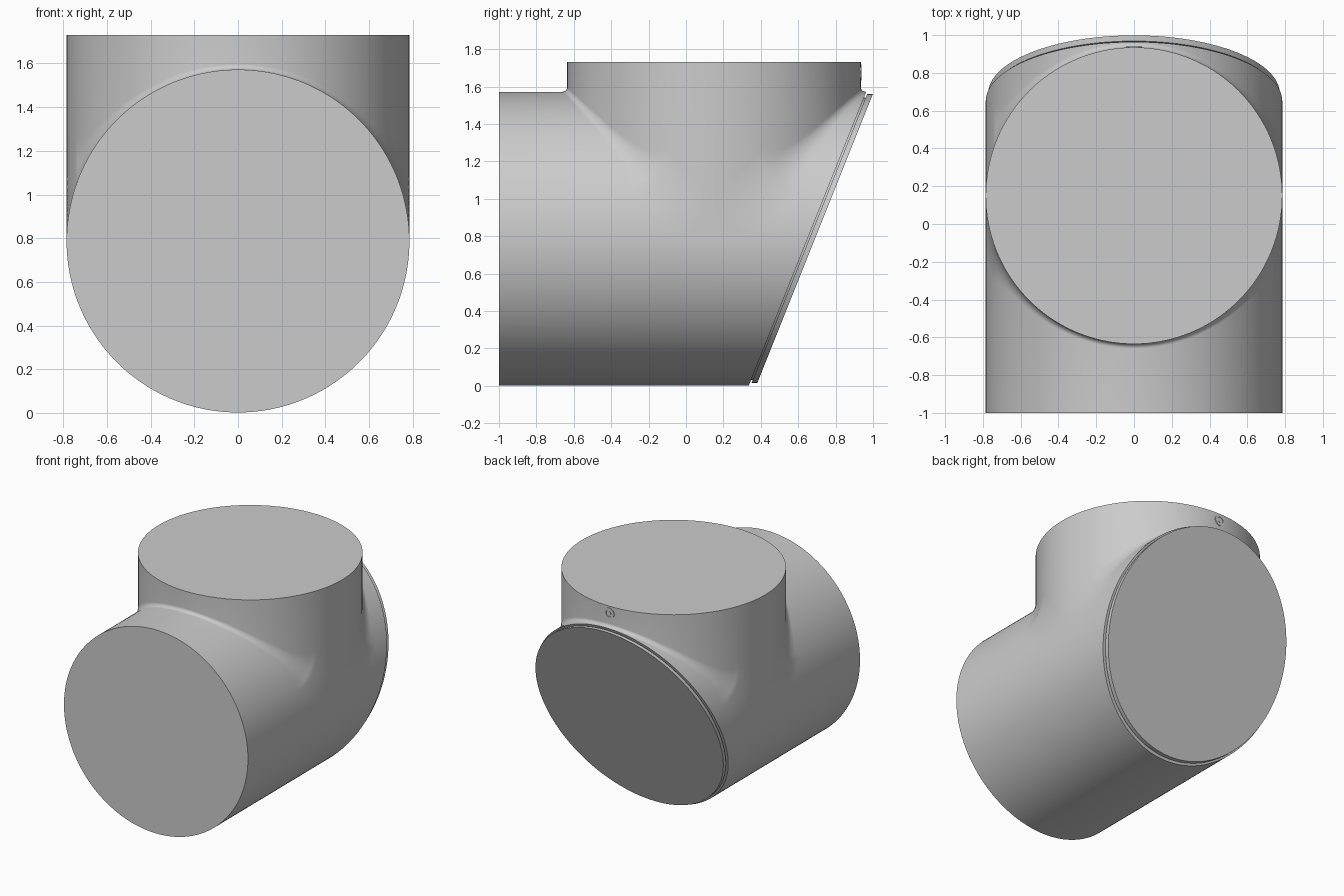
import bpy, bmesh
from math import sin, cos, pi

cube = bpy.data.objects.get("Cube")
if cube:
    bpy.data.objects.remove(cube, do_unlink=True)

R, AXIS_Z, NECK_Y, NECK_TOP, FRONT = 0.785, 0.787, 0.15, 1.73, -1.0
SLOPE = 0.4
COLUMNS, ARC = 128, 10

grey = bpy.data.materials.new("plain grey")
grey.use_nodes = True
grey.diffuse_color = (0.6, 0.6, 0.6, 1)
grey.node_tree.nodes["Principled BSDF"].inputs["Base Color"].default_value = (0.6, 0.6, 0.6, 1)


def loft(name, loops, wrap=False):
    """Skin a row of equal closed loops and cap (or join) the ends."""
    bm = bmesh.new()
    rows = [[bm.verts.new(p) for p in loop] for loop in loops]
    n = len(rows[0])
    pairs = list(zip(rows, rows[1:]))
    if wrap:
        pairs.append((rows[-1], rows[0]))
    for a, b in pairs:
        for i in range(n):
            j = (i + 1) % n
            bm.faces.new((a[i], a[j], b[j], b[i]))
    if not wrap:
        bm.faces.new(rows[0])
        bm.faces.new(rows[-1])
    bmesh.ops.recalc_face_normals(bm, faces=bm.faces)
    mesh = bpy.data.meshes.new(name)
    bm.to_mesh(mesh)
    bm.free()
    mesh.materials.append(grey)
    ob = bpy.data.objects.new(name, mesh)
    bpy.context.collection.objects.link(ob)
    bpy.ops.object.select_all(action='DESELECT')
    ob.select_set(True)
    bpy.context.view_layer.objects.active = ob
    bpy.ops.object.shade_smooth_by_angle(angle=0.6)
    return ob


def slant(z, start):
    return start + SLOPE * z


# Pipe body: lengthwise slices of a tee with a filleted neck and slanted back
def body_slice(phi):
    x, w = -R * cos(phi), max(R * sin(phi), 0.003)
    top, low = AXIS_Z + w, AXIS_Z - w
    r = min(0.025 * (R / w) ** 2, 0.22)
    arc = [(w + r * (1 - sin(t)), top + r * (1 - cos(t)))
           for t in (pi / 2 * k / ARC for k in range(ARC + 1))]
    yz = [(FRONT, low), (FRONT, top)]
    yz += [(NECK_Y - d, z) for d, z in arc]
    yz += [(NECK_Y - w, NECK_TOP), (NECK_Y + w, NECK_TOP)]
    yz += [(NECK_Y + d, z) for d, z in reversed(arc)]
    yz += [(slant(top, 0.335), top), (slant(low, 0.335), low)]
    return [(x, y, z) for y, z in yz]


loft("pipe_body", [body_slice(pi * i / COLUMNS) for i in range(COLUMNS + 1)])


# Slanted end cover, set off by a narrow groove
def slanted_disc(name, radius, start, end):
    def ring(offset):
        return [(radius * cos(a), slant(AXIS_Z + radius * sin(a), offset),
                 AXIS_Z + radius * sin(a))
                for a in (2 * pi * i / COLUMNS for i in range(COLUMNS))]
    loft(name, [ring(start), ring(end)])


slanted_disc("cover_groove", 0.755, 0.325, 0.35)
slanted_disc("end_cover", 0.772, 0.345, 0.375)


# Small round fitting at the back of the neck
def circle(radius, y):
    return [(radius * cos(a), y, 1.675 + radius * sin(a))
            for a in (2 * pi * i / 32 for i in range(32))]


NECK_BACK = NECK_Y + R
loft("fitting_ring", [circle(0.042, NECK_BACK - 0.01), circle(0.042, NECK_BACK + 0.004),
                      circle(0.026, NECK_BACK + 0.004), circle(0.026, NECK_BACK - 0.01)], wrap=True)
loft("fitting_pin", [circle(0.014, NECK_BACK - 0.01), circle(0.014, NECK_BACK + 0.003)])
